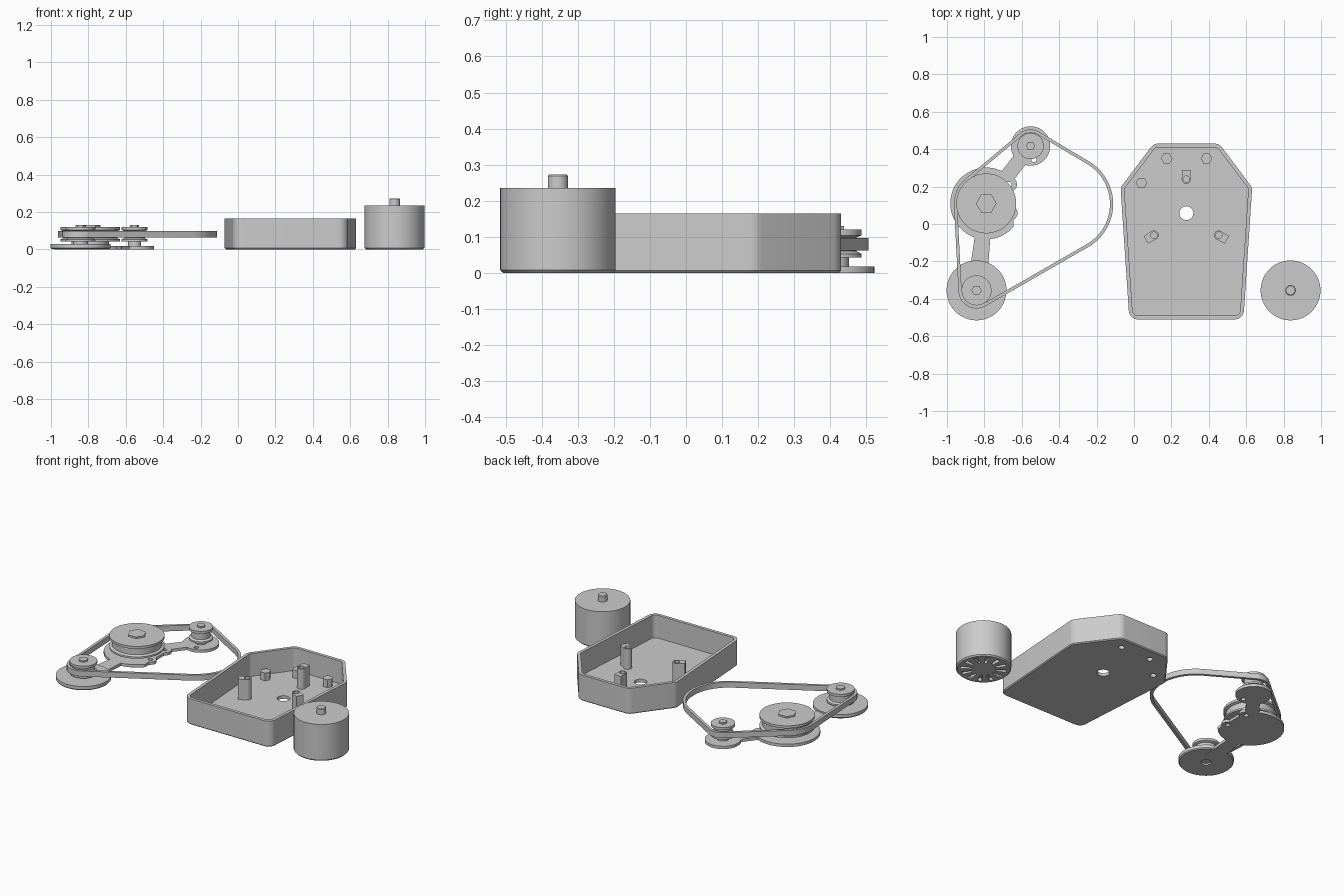
import bpy, bmesh
from math import sin, cos, pi, radians
from mathutils import Vector, geometry

if "Cube" in bpy.data.objects:
    bpy.data.objects.remove(bpy.data.objects["Cube"])

grey = bpy.data.materials.new("mid_grey")
grey.use_nodes = True
grey.diffuse_color = (0.6, 0.6, 0.6, 1)
grey.node_tree.nodes["Principled BSDF"].inputs["Base Color"].default_value = (0.6, 0.6, 0.6, 1)


def finish(bm, name):
    bmesh.ops.recalc_face_normals(bm, faces=bm.faces)
    mesh = bpy.data.meshes.new(name)
    bm.to_mesh(mesh)
    bm.free()
    mesh.materials.append(grey)
    ob = bpy.data.objects.new(name, mesh)
    bpy.context.collection.objects.link(ob)
    return ob


def activate(ob):
    bpy.ops.object.select_all(action='DESELECT')
    ob.select_set(True)
    bpy.context.view_layer.objects.active = ob


def smooth(ob):
    activate(ob)
    bpy.ops.object.shade_smooth_by_angle(angle=radians(30))
    return ob


def combine(ob, other, operation):
    mod = ob.modifiers.new("cut", 'BOOLEAN')
    mod.operation, mod.solver, mod.object = operation, 'EXACT', other
    activate(ob)
    bpy.ops.object.modifier_apply(modifier=mod.name)
    bpy.data.objects.remove(other)


def circle(c, r, n=64):
    return [Vector((c[0] + r * cos(2 * pi * i / n), c[1] + r * sin(2 * pi * i / n))) for i in range(n)]


def hull(points):
    return [points[i] for i in geometry.convex_hull_2d(points)]


def prism_bm(outline, z0, z1):
    bm = bmesh.new()
    base = bm.faces.new([bm.verts.new((p[0], p[1], z0)) for p in outline])
    ext = bmesh.ops.extrude_face_region(bm, geom=[base], use_keep_orig=True)
    bmesh.ops.translate(bm, vec=(0, 0, z1 - z0), verts=[v for v in ext["geom"] if isinstance(v, bmesh.types.BMVert)])
    bmesh.ops.recalc_face_normals(bm, faces=bm.faces)
    return bm


def prism(name, outline, z0, z1):
    return finish(prism_bm(outline, z0, z1), name)


def lathe(name, c, profile, n=64):
    bm = bmesh.new()
    rings = [[bm.verts.new((p.x, p.y, z)) for p in circle(c, r, n)] for r, z in profile]
    for a, b in zip(rings, rings[1:]):
        for i in range(n):
            j = (i + 1) % n
            bm.faces.new((a[i], a[j], b[j], b[i]))
    bm.faces.new(rings[0])
    bm.faces.new(rings[-1])
    return smooth(finish(bm, name))


def bar(a, b, w0, w1):
    a, b = Vector(a), Vector(b)
    d = (b - a).normalized()
    s = Vector((-d.y, d.x)) / 2
    return [a + s * w0, a - s * w0, b - s * w1, b + s * w1]


def rounded(corners, r, steps=8):
    # Hull of one small circle nested in each corner
    pts = []
    for i, p in enumerate(corners):
        u = (corners[i - 1] - p).normalized()
        v = (corners[(i + 1) % len(corners)] - p).normalized()
        pts += circle(p + (u + v).normalized() * r / sin(u.angle(v) / 2), r, steps * 6)
    return hull(pts)


# Open tray: tapered outline with rounded corners
MID = 0.28
half = [(0.305, -0.51), (0.352, 0.195), (0.175, 0.43)]
corners = [Vector((MID + x, y)) for x, y in half] + [Vector((MID - x, y)) for x, y in reversed(half)]
bm = prism_bm(rounded(corners, 0.05), 0, 0.165)
top = max(bm.faces, key=lambda f: f.calc_center_median().z * f.calc_area())
bmesh.ops.inset_region(bm, faces=[top], thickness=0.02, use_even_offset=True)
pocket = bmesh.ops.extrude_discrete_faces(bm, faces=[top])["faces"][0]
bmesh.ops.translate(bm, vec=(0, 0, -0.145), verts=pocket.verts)
bottom = [e for e in bm.edges if all(v.co.z < 0.001 for v in e.verts)]
bmesh.ops.bevel(bm, geom=bottom, offset=0.006, segments=1, affect='EDGES')
tray = finish(bm, "tray")
combine(tray, prism("centre_cutter", circle((MID, 0.058), 0.037), -0.1, 0.1), 'DIFFERENCE')

# Short hexagonal bosses with screw holes from below
for i, c in enumerate([(0.175, 0.35), (0.388, 0.35), (0.04, 0.22)]):
    combine(tray, prism("boss_cutter", circle(c, 0.018, 24), -0.1, 0.04), 'DIFFERENCE')
    boss = prism(f"boss_{i + 1}", circle(c, 0.031, 6), 0.015, 0.07)
    combine(boss, prism("boss_cutter", circle(c, 0.018, 24), -0.1, 0.04), 'DIFFERENCE')
smooth(tray)

# Three tall posts with an outward rib and a screw hole
for i in range(3):
    a = pi / 2 + i * 2 * pi / 3
    d, m = Vector((cos(a), sin(a))), Vector((MID, 0.04))
    outline = hull(circle(m + d * 0.2, 0.025, 32) + bar(m + d * 0.2, m + d * 0.25, 0.046, 0.046))
    post = prism(f"post_{i + 1}", outline, 0.018, 0.15)
    combine(post, prism("post_cutter", circle(m + d * 0.2, 0.017, 24), 0.08, 0.3), 'DIFFERENCE')
    smooth(post)

# Motor can with vent slots underneath, and its shaft
MOTOR = Vector((0.837, -0.355))
motor = lathe("motor_can", MOTOR, [(0.152, 0), (0.16, 0.008), (0.16, 0.235)], 96)
for i in range(12):
    d = Vector((cos(i * pi / 6), sin(i * pi / 6)))
    slot = prism("slot_cutter", bar(MOTOR + d * 0.07, MOTOR + d * 0.135, 0.014, 0.026), -0.05, 0.02)
    combine(motor, slot, 'DIFFERENCE')
smooth(motor)
lathe("motor_shaft", MOTOR, [(0.028, 0.23), (0.028, 0.268), (0.024, 0.273)], 32)

# Belt pulleys: grooved wheel, spacer hub and hexagonal cap
BIG, SMALL, FRONT = (-0.79, 0.11), (-0.553, 0.417), (-0.842, -0.355)
wheels = [("big", BIG, 0.16, 0.055, 0.1), ("small", SMALL, 0.07, 0.025, 0.035),
          ("front", FRONT, 0.08, 0.028, 0.04)]
for name, c, r, cap, hub in wheels:
    g = r - 0.015
    lathe(name + "_pulley", c, [(r, 0.042), (r, 0.053), (g, 0.06), (g, 0.098), (r, 0.104), (r, 0.12)])
    lathe(name + "_spacer", c, [(hub, 0.012), (hub, 0.045)])
    prism(name + "_hex_cap", circle(c, cap, 6), 0.115, 0.13)

# Mounting plate: lobed discs joined by two arms
big_disc = [Vector((min(p.x, -0.645), p.y)) for p in circle(BIG, 0.192, 96)]
plate = prism("mounting_plate", hull(big_disc), 0, 0.018)
lobes = [((-0.668, 0.212), 0.042), ((-0.658, 0.058), 0.036), ((-0.535, 0.345), 0.03)]
parts = [circle(SMALL, 0.105), bar(BIG, SMALL, 0.08, 0.08), bar(BIG, (-0.835, -0.3), 0.07, 0.1)]
parts += [circle(c, r, 32) for c, r in lobes]
for outline in parts:
    combine(plate, prism("plate_part", outline, 0, 0.018), 'UNION')
for c, r in lobes:
    combine(plate, prism("bolt_cutter", circle(c, 0.014, 24), -0.1, 0.1), 'DIFFERENCE')
smooth(plate)

# Wide disc under the front pulley, with an axle hole
disc = lathe("front_disc", FRONT, [(0.155, 0.002), (0.16, 0.008), (0.16, 0.028)], 96)
combine(disc, prism("axle_cutter", circle(FRONT, 0.03, 32), -0.1, 0.02), 'DIFFERENCE')
smooth(disc)

# Belt stretched round the pulleys and a wide free loop
path = hull(circle(BIG, 0.164, 96) + circle(SMALL, 0.08, 96) + circle(FRONT, 0.088, 96)
            + circle((-0.377, 0.107), 0.257, 96))
bm = prism_bm(path, 0.062, 0.097)
caps = [f for f in bm.faces if abs(f.normal.z) > 0.5]
bmesh.ops.delete(bm, geom=caps, context='FACES_ONLY')
belt = finish(bm, "belt")
mod = belt.modifiers.new("thickness", 'SOLIDIFY')
mod.thickness, mod.offset, mod.use_even_offset = 0.017, 0, True
activate(belt)
bpy.ops.object.modifier_apply(modifier=mod.name)
smooth(belt)
